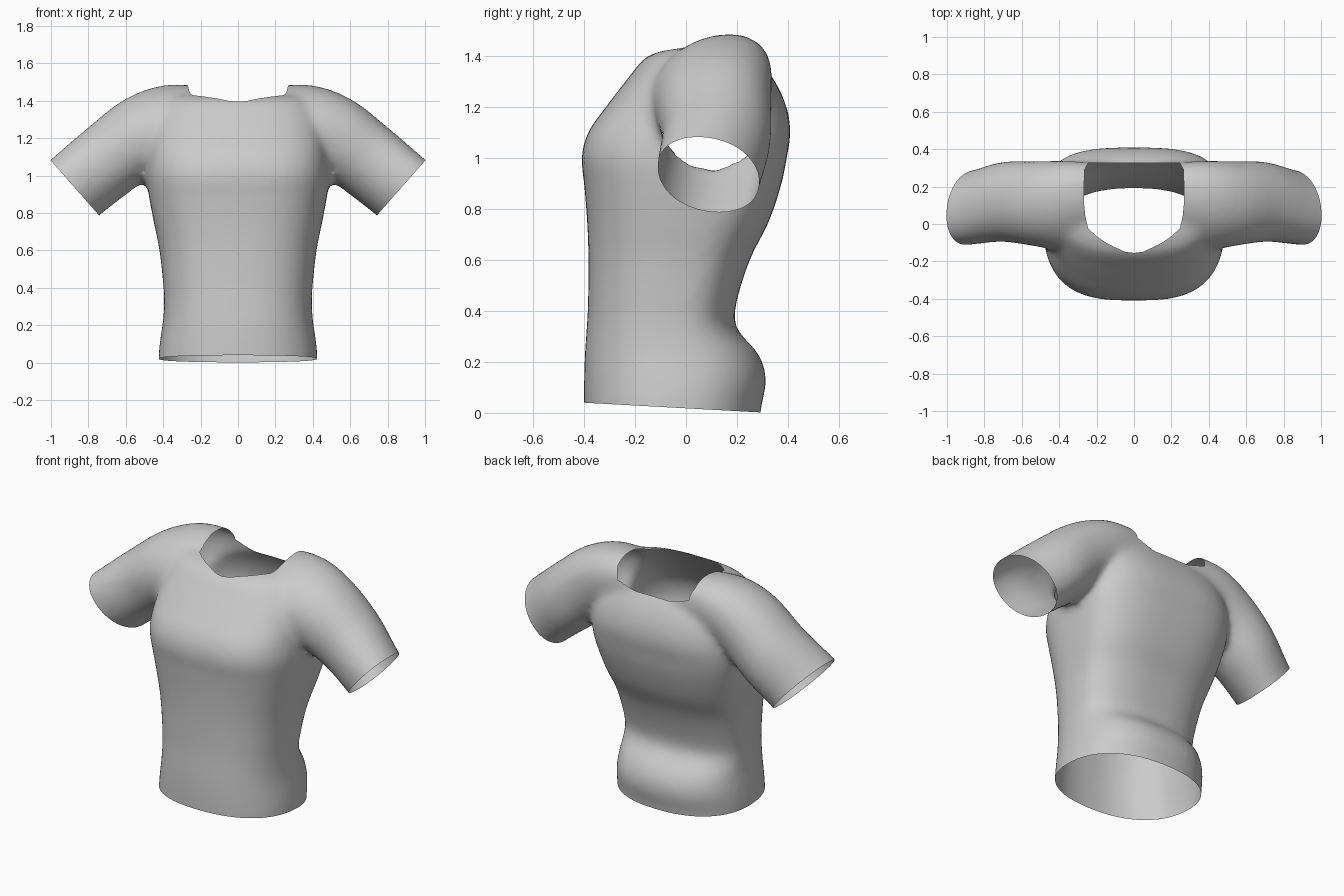
import bpy, bmesh, math
from mathutils import Vector

cube = bpy.data.objects.get("Cube")
if cube:
    bpy.data.objects.remove(cube)


def material(name, value):
    m = bpy.data.materials.new(name)
    m.use_nodes = True
    colour = (value, value, value, 1)
    m.diffuse_color = colour
    bsdf = m.node_tree.nodes["Principled BSDF"]
    bsdf.inputs["Base Color"].default_value = colour
    bsdf.inputs["Roughness"].default_value = 0.8
    return m


def flowing(sections, steps=5):
    """Insert smoothly interpolated sections between the given ones."""
    rows = [Vector(s) for s in sections]
    rows = [2 * rows[0] - rows[1]] + rows + [2 * rows[-1] - rows[-2]]
    result = []
    for a, b, c, d in zip(rows, rows[1:], rows[2:], rows[3:]):
        for k in range(steps):
            t = k / steps
            result.append(b + (c - a) * (t / 2) + (a * 2 - b * 5 + c * 4 - d) * (t * t / 2)
                          + (b * 3 - a - c * 3 + d) * (t ** 3 / 2))
    return result + [rows[-2]]


def loft(bm, rings):
    """Skin a list of point rings into a closed solid."""
    loops = [[bm.verts.new(p) for p in ring] for ring in rings]
    n = len(loops[0])
    for a, b in zip(loops, loops[1:]):
        for i in range(n):
            j = (i + 1) % n
            bm.faces.new((a[i], a[j], b[j], b[i]))
    bm.faces.new(loops[0])
    bm.faces.new(loops[-1])


def oval(centre, u, v, w, power, n=64):
    """Superellipse ring with half axis u, and v one way but w the other."""
    ring = []
    for i in range(n):
        t = math.tau * i / n
        c, s = math.cos(t), math.sin(t)
        ring.append(centre + u * math.copysign(abs(c) ** (2 / power), c)
                    + (v if s > 0 else w) * abs(s) ** (2 / power))
    return ring


def make_object(name, bm, mat):
    bmesh.ops.recalc_face_normals(bm, faces=bm.faces[:])
    mesh = bpy.data.meshes.new(name)
    bm.to_mesh(mesh)
    bm.free()
    mesh.materials.append(mat)
    ob = bpy.data.objects.new(name, mesh)
    bpy.context.collection.objects.link(ob)
    return ob


cloth = material("grey cloth", 0.6)
helper = material("cutter", 0.1)

# Torso sections: height, half width, front y, back y, y of the widest line, squareness
torso = [(-0.12, .42, -.40, .28, -.05, 2.3), (0.02, .425, -.40, .295, -.05, 2.3),
         (.13, .415, -.40, .315, -.04, 2.35), (.23, .4, -.397, .285, -.04, 2.4),
         (.33, .395, -.39, .20, -.04, 2.45), (.42, .4, -.385, .195, -.03, 2.5),
         (.6, .42, -.383, .25, 0, 2.6), (.75, .45, -.388, .325, .04, 2.75),
         (.9, .478, -.4, .375, .07, 2.9), (1.0, .49, -.41, .395, .09, 3),
         (1.1, .485, -.385, .41, .1, 3), (1.2, .475, -.315, .395, .1, 2.9),
         (1.3, .455, -.238, .35, .1, 2.8), (1.4, .4, -.152, .275, .1, 2.7),
         (1.435, .34, -.04, .22, .1, 2.7)]
bm = bmesh.new()
loft(bm, [oval(Vector((0, mid, z)), Vector((w, 0, 0)), Vector((0, b - mid, 0)),
               Vector((0, f - mid, 0)), power)
          for z, w, f, b, mid, power in flowing(torso)])

# Sleeve sections: top x, z, bottom x, z, front y, back y, lean
sleeve = [(.15, 1.475, .12, 1.1, -.08, .32, -.03), (.4, 1.48, .3, 1.05, -.145, .335, -.03),
          (.61, 1.405, .44, 1.01, -.12, .335, -.01), (.81, 1.25, .59, .905, -.095, .332, .005),
          (1.003, 1.083, .745, .785, -.112, .287, .02), (1.1, 1.0, .84, .70, -.11, .28, .02)]
for side in (1, -1):
    rings = []
    for tx, tz, bx, bz, f, b, lean in flowing(sleeve):
        top, low = Vector((side * tx, 0, tz)), Vector((side * bx, 0, bz))
        centre = (top + low) / 2 + Vector((0, (f + b) / 2, 0))
        across = Vector((0, (b - f) / 2, 0)) - (top - low).normalized() * lean
        rings.append(oval(centre, (top - low) / 2 - Vector((0, lean, 0)), across, -across, 2.1))
    loft(bm, rings)
shirt = make_object("shirt", bm, cloth)

# Neck cutter, a prism with a rounded front and a straight back
outline = [(0, -.155), (.05, -.148), (.1, -.125), (.15, -.1), (.2, -.065), (.245, -.025),
           (.26, .04), (.268, .12), (.265, .29), (.245, .325)]
outline += [(-x, y) for x, y in reversed(outline[1:])]
bm = bmesh.new()
loft(bm, [[Vector((x, y, z)) for x, y in outline] for z in (1.1, 1.7)])
neck = make_object("neck_cutter", bm, helper)
neck.hide_render = True

# Fuse torso and sleeves, soften the joins, cut the neck
fuse = shirt.modifiers.new("fuse", 'REMESH')
fuse.mode = 'VOXEL'
fuse.voxel_size = 0.02
soften = shirt.modifiers.new("soften", 'SMOOTH')
soften.factor = 0.5
soften.iterations = 12
cut = shirt.modifiers.new("neck", 'BOOLEAN')
cut.operation = 'DIFFERENCE'
cut.solver = 'EXACT'
cut.material_mode = 'TRANSFER'
cut.object = neck
bpy.context.view_layer.objects.active = shirt
shirt.select_set(True)
for name in [m.name for m in shirt.modifiers]:
    bpy.ops.object.modifier_apply(modifier=name)
mesh = shirt.data
cutter_slots = [i for i, m in enumerate(mesh.materials) if m == helper]

# Open the shell at neck, hem and cuffs
bm = bmesh.new()
bm.from_mesh(mesh)
bmesh.ops.delete(bm, geom=[f for f in bm.faces if f.material_index in cutter_slots], context='FACES')


def trim(point, normal, region):
    faces = [f for f in bm.faces if region(f.calc_center_median())]
    edges = {e for f in faces for e in f.edges}
    verts = {v for f in faces for v in f.verts}
    bmesh.ops.bisect_plane(bm, geom=faces + list(edges) + list(verts), plane_co=point,
                           plane_no=normal, clear_outer=True, dist=1e-5)


trim((0, -.4, .04), (0, -.055, -1), lambda c: c.z < .3)
for side in (1, -1):
    trim((side, 0, 1.08), (side * .75, 0, -.66), lambda c: c.x * side > .6)
for f in bm.faces:
    f.material_index = 0
bm.to_mesh(mesh)
bm.free()
mesh.materials.clear()
mesh.materials.append(cloth)
bpy.data.objects.remove(neck)
bpy.data.materials.remove(helper)
bpy.ops.object.shade_smooth()
